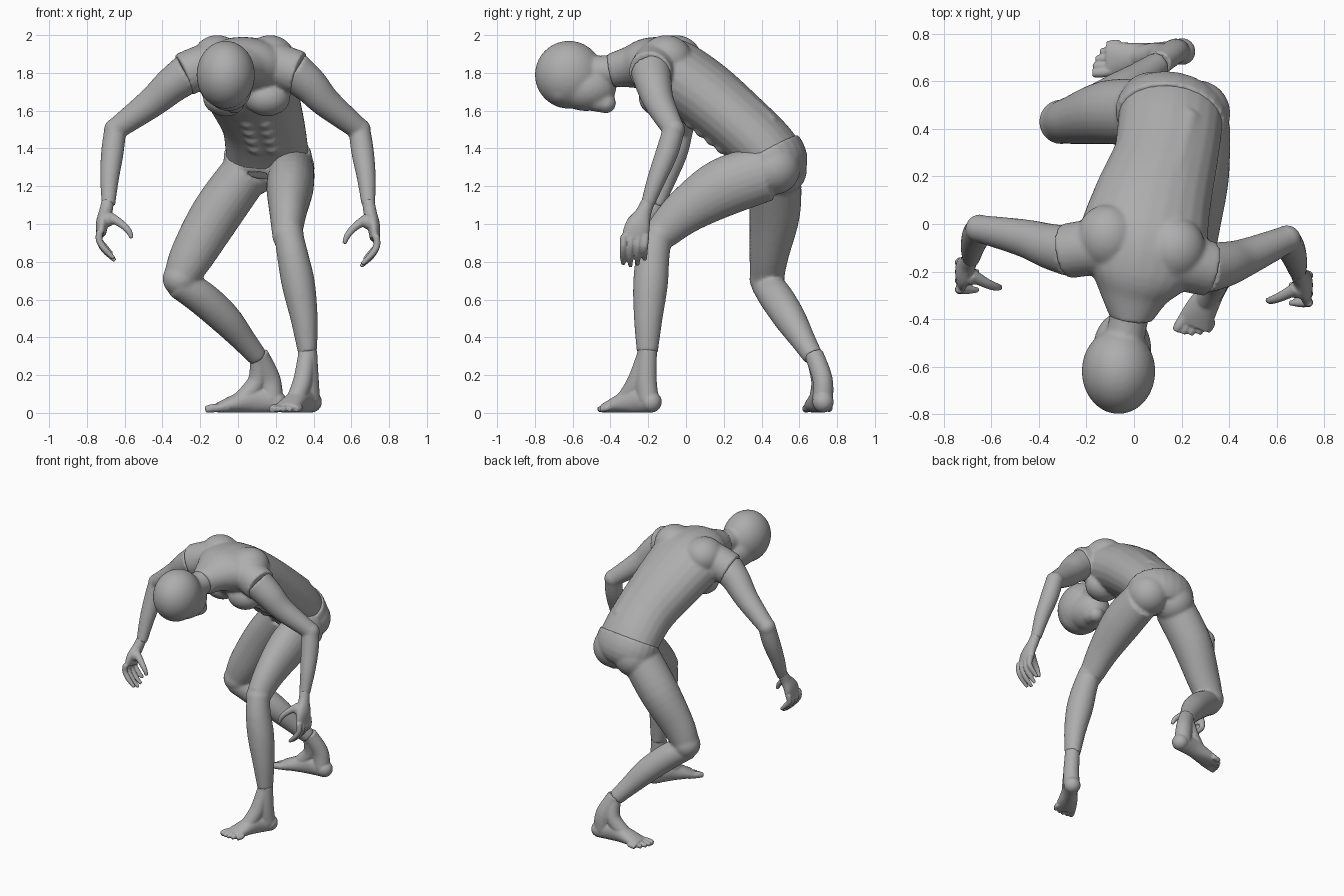
import bpy, bmesh
from mathutils import Vector

if "Cube" in bpy.data.objects:
    bpy.data.objects.remove(bpy.data.objects["Cube"], do_unlink=True)

grey = bpy.data.materials.new("matte_grey")
grey.use_nodes = True
colour = (0.42, 0.42, 0.42, 1)
grey.diffuse_color = colour
grey.node_tree.nodes["Principled BSDF"].inputs["Base Color"].default_value = colour

SIDE = Vector((1, 0, 0))
SEGMENTS = 24


def spline(stations, steps=5):
    """Smoothly resample stations of position plus two radii."""
    keys = [Vector(s if len(s) == 5 else (*s, s[3])) for s in stations]
    out = []
    for i in range(len(keys) - 1):
        before, start, end = keys[max(i - 1, 0)], keys[i], keys[i + 1]
        after = keys[min(i + 2, len(keys) - 1)]
        m0, m1 = (end - before) / 2, (after - start) / 2
        for k in range(steps):
            t = k / steps
            out.append(start * (2*t**3 - 3*t**2 + 1) + m0 * (t**3 - 2*t**2 + t)
                       + end * (3*t**2 - 2*t**3) + m1 * (t**3 - t**2))
    return out + [keys[-1]]


def tube(bm, *stations, side=SIDE):
    """Capped loft of ellipses; the first radius lies along side."""
    from math import cos, sin, tau
    path = spline(stations)
    points = [Vector(p[:3]) for p in path]
    rings = []
    for i, p in enumerate(path):
        along = (points[min(i + 1, len(points) - 1)] - points[max(i - 1, 0)]).normalized()
        across = (side - along * side.dot(along)).normalized()
        other = along.cross(across)
        rings.append([bm.verts.new(points[i] + across * p[3] * cos(tau * k / SEGMENTS)
                                   + other * p[4] * sin(tau * k / SEGMENTS))
                      for k in range(SEGMENTS)])
    for low, high in zip(rings, rings[1:]):
        for k in range(SEGMENTS):
            n = (k + 1) % SEGMENTS
            bm.faces.new((low[k], low[n], high[n], high[k]))
    bm.faces.new(rings[0][::-1])
    bm.faces.new(rings[-1])


def ball(bm, centre, radius, stretch=(1, 1, 1)):
    made = bmesh.ops.create_icosphere(bm, subdivisions=4, radius=radius)
    for v in made["verts"]:
        v.co = Vector(centre) + v.co * Vector(stretch)


def body_part(name, bm, voxel=0.01, smoothing=6):
    """Fuse the overlapping volumes into one soft skin."""
    bmesh.ops.recalc_face_normals(bm, faces=bm.faces)
    mesh = bpy.data.meshes.new(name)
    bm.to_mesh(mesh)
    bm.free()
    mesh.materials.append(grey)
    mesh.shade_smooth()
    obj = bpy.data.objects.new(name, mesh)
    bpy.context.collection.objects.link(obj)
    fuse = obj.modifiers.new("fuse", "REMESH")
    fuse.mode = "VOXEL"
    fuse.voxel_size = voxel
    fuse.use_smooth_shade = True
    soften = obj.modifiers.new("soften", "SMOOTH")
    soften.factor = 0.5
    soften.iterations = smoothing


# Head: cranium, face, chin and neck
bm = bmesh.new()
ball(bm, (-.065, -.62, 1.79), .18, (.86, 1, 1))
ball(bm, (-.05, -.53, 1.72), .14, (.88, 1.15, .87))
tube(bm, (-.05, -.56, 1.70, .09, .08), (-.025, -.46, 1.65, .065, .06), (-.02, -.41, 1.64, .045, .045))
ball(bm, (-.02, -.425, 1.64), .055)
ball(bm, (-.06, -.66, 1.71), .11, (1.1, .8, .8))
tube(bm, (-.05, -.54, 1.80, .09), (-.03, -.44, 1.81, .082), (-.01, -.34, 1.82, .085))
body_part("head", bm, smoothing=10)

# Torso: trunk, shoulder stumps and muscle groups
bm = bmesh.new()
twisted = Vector((1, -.13, 0))
tube(bm, (.155, .47, 1.34, .22, .165), (.15, .40, 1.42, .22, .17), (.13, .27, 1.54, .222, .175),
     (.075, .09, 1.69, .25, .185), (.035, -.08, 1.80, .27, .185), (.02, -.2, 1.84, .23, .15),
     (0, -.3, 1.83, .15, .11), (-.012, -.40, 1.81, .09, .09), side=twisted)
tube(bm, (-.08, -.09, 1.86, .12), (-.19, -.10, 1.83, .118), (-.288, -.115, 1.79, .116))
tube(bm, (.13, -.15, 1.86, .12), (.23, -.17, 1.83, .118), (.322, -.19, 1.80, .116))
for sign in (-1, 1):
    drop = -.025 * sign
    ball(bm, (.03 + .14 * sign, -.08 + drop, 1.875), .125, (1.05, 1.1, 1))
    ball(bm, (.045 + .11 * sign, -.12 + drop, 1.67), .105, (1.15, 1, .95))
    tube(bm, (.16 + .07 * sign, .45, 1.52, .055), (.10 + .07 * sign, .2, 1.74, .06),
         (.03 + .07 * sign, -.04, 1.91, .06))
    for row in range(4):
        ball(bm, (.1 + .045 * sign + .013 * row, .035 + .055 * row, 1.545 - .044 * row), .045)
body_part("torso", bm)

# Pelvis with both legs
bm = bmesh.new()
tube(bm, (.155, .437, 1.385, .232, .178), (.16, .47, 1.32, .235, .175), (.165, .47, 1.25, .19, .13),
     side=Vector((1, -.2, 0)))
ball(bm, (.075, .50, 1.29), .14)
ball(bm, (.265, .465, 1.295), .14)
# left leg
tube(bm, (.285, .42, 1.27, .12, .15), (.275, .2, 1.195, .125, .155),
     (.265, 0, 1.07, .1, .122), (.26, -.13, .95, .08, .092))
ball(bm, (.265, -.14, .94), .084)
tube(bm, (.265, -.145, .96, .075, .075), (.29, -.175, .83, .083, .088), (.32, -.188, .68, .088, .092),
     (.35, -.2, .5, .072, .076), (.368, -.205, .32, .051, .056))
# right leg
tube(bm, (.04, .47, 1.27, .14, .13), (-.11, .47, 1.06, .135, .135),
     (-.24, .44, .84, .105, .118), (-.30, .43, .72, .09, .095), side=Vector((0, 1, 0)))
ball(bm, (-.305, .43, .71), .094)
tube(bm, (-.32, .42, .69, .08), (-.2, .475, .615, .09), (-.07, .55, .50, .085),
     (.03, .62, .385, .066), (.105, .675, .295, .053), side=Vector((0, 1, 0)))
body_part("pelvis_and_legs", bm)

# Arms: upper arm, elbow and forearm
arms = {
    "right_arm": [(-.26, -.115, 1.80, .108), (-.35, -.095, 1.735, .096), (-.46, -.06, 1.64, .08),
                  (-.65, -.02, 1.50, .058), (-.665, -.05, 1.38, .06), (-.68, -.1, 1.24, .05),
                  (-.686, -.15, 1.10, .036)],
    "left_arm": [(.29, -.185, 1.81, .108), (.38, -.17, 1.735, .096), (.47, -.14, 1.64, .08),
                 (.643, -.065, 1.50, .058), (.66, -.1, 1.38, .06), (.68, -.155, 1.24, .05),
                 (.69, -.205, 1.10, .036)],
}
for name, stations in arms.items():
    bm = bmesh.new()
    tube(bm, *stations[:4])
    ball(bm, stations[3][:3], .06)
    tube(bm, *stations[3:])
    body_part(name, bm, smoothing=5)

# Hands: palm, thumb and four curled fingers
for name, sign, shift, lift in (("right_hand", -1, .055, .03), ("left_hand", 1, 0, 0)):
    bm = bmesh.new()

    def at(x, y, z, *radii):
        return (sign * x, y + shift, z + lift * min(1, (1.1 - z) * 5), *radii)

    depth = Vector((0, 1, 0))
    tube(bm, at(.69, -.2, 1.12, .035, .033), at(.70, -.225, 1.06, .042, .035),
         at(.718, -.255, .99, .066, .034), at(.725, -.272, .92, .07, .026), side=depth)
    ball(bm, at(.69, -.275, 1.01), .038)
    tube(bm, at(.685, -.27, 1.03, .028), at(.62, -.305, .985, .021),
         at(.58, -.32, .94, .017), at(.562, -.322, .895, .011), side=depth)
    for finger in range(4):
        y = -.328 + .038 * finger
        short = (.012, 0, .01, .035)[finger]
        tube(bm, at(.73, y, .94, .02), at(.735, y - .004, .885, .018),
             at(.705, y - .006, .83 + short / 2, .017),
             at(.65 + short / 2, y - .004, .775 + short, .011), side=depth)
    body_part(name, bm, voxel=.006, smoothing=3)

# Feet: heel column, instep, sole and toes
feet = (("right_foot", (.108, .677, .31), (.195, .725), (-1, -.08), .36, -1),
        ("left_foot", (.368, -.205, .335), (.385, -.19), (-.47, -.88), .315, 1))
for name, ankle, origin, heading, length, inner in feet:
    bm = bmesh.new()
    forward = Vector((*heading, 0)).normalized()
    inward = forward.cross(Vector((0, 0, 1))) * inner
    start = Vector((*origin, 0))

    def on_foot(distance, lateral, height, *radii):
        spot = start + forward * length * distance + inward * lateral
        return (spot.x, spot.y, height, *radii)

    tube(bm, (*ankle, .05, .052), on_foot(.08, 0, .18, .053, .058), on_foot(.04, 0, .07, .055, .058),
         side=inward)
    tube(bm, (*ankle, .045), on_foot(.26, .005, .17, .05), on_foot(.48, .01, .07, .05, .05),
         side=inward)
    ball(bm, on_foot(-.02, 0, .058), .056)
    tube(bm, on_foot(0, 0, .06, .052, .06), on_foot(.3, .005, .07, .052, .07),
         on_foot(.6, .01, .048, .066, .048), on_foot(.86, .008, .025, .074, .025), side=inward)
    for toe in range(5):
        lateral = .06 - .029 * toe
        thick = .022 if toe == 0 else .017
        reach = 1.04 - .012 * toe * toe
        tube(bm, on_foot(.7, lateral * .9, .03, thick), on_foot(reach - .1, lateral, .024, thick),
             on_foot(reach, lateral, .017, thick * .8), side=inward)
    body_part(name, bm, voxel=.006, smoothing=3)
